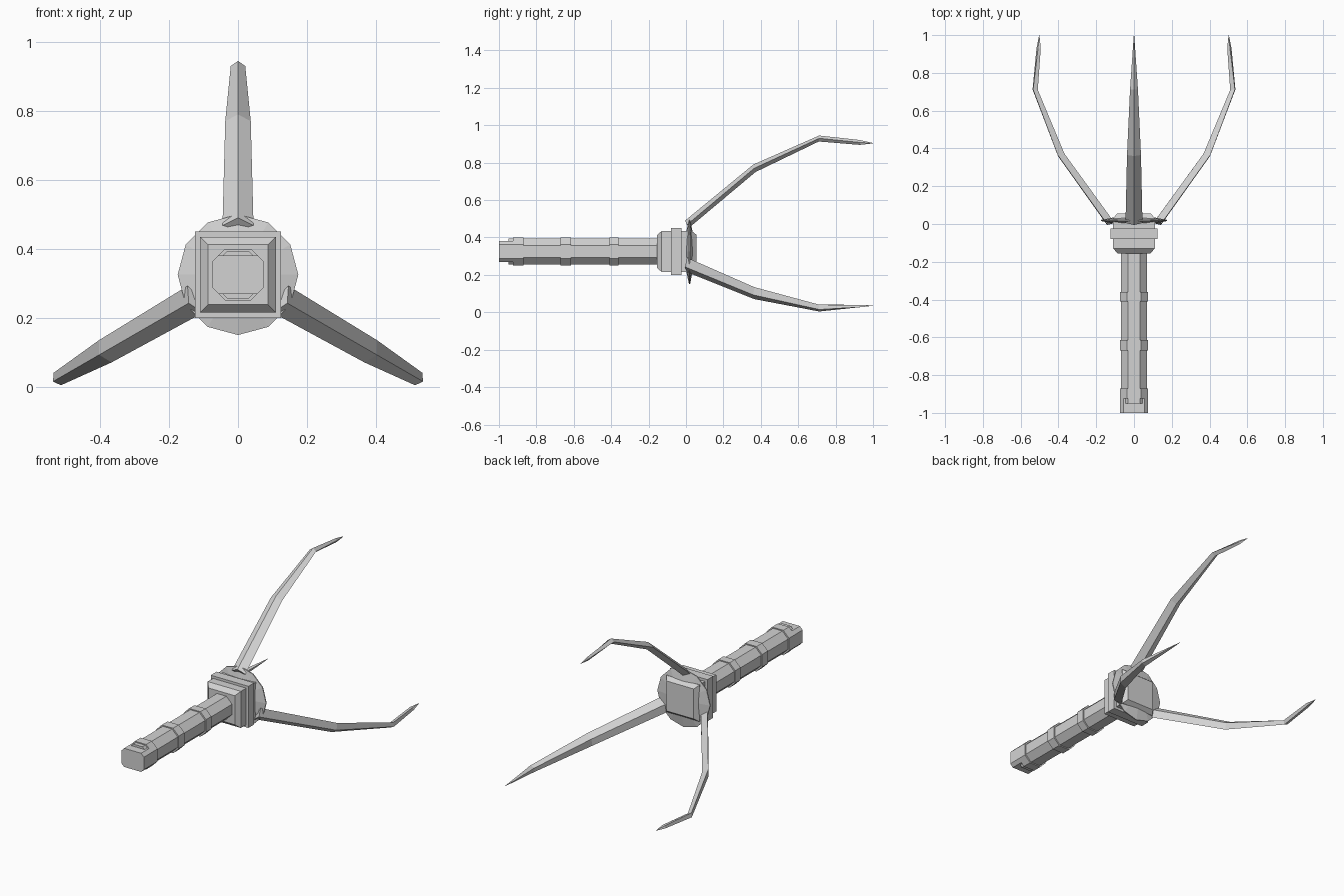
import bpy, bmesh, math
from mathutils import Vector, Matrix

if "Cube" in bpy.data.objects:
    bpy.data.objects.remove(bpy.data.objects["Cube"])

CZ = 0.325  # height of the handle axis

metal = bpy.data.materials.new("grey metal")
metal.diffuse_color = (0.65, 0.65, 0.65, 1)
metal.use_nodes = True
metal.node_tree.nodes["Principled BSDF"].inputs["Base Color"].default_value = metal.diffuse_color


def loft(name, rings, turn=0.0):
    """Skin matching rings of (x, y, z) points around the y axis, cap both ends."""
    bm = bmesh.new()
    rows = [[bm.verts.new(p) for p in ring] for ring in rings]
    n = len(rows[0])
    for a, b in zip(rows, rows[1:]):
        for i in range(n):
            j = (i + 1) % n
            bm.faces.new((a[i], a[j], b[j], b[i]))
    bm.faces.new(rows[0])
    bm.faces.new(rows[-1])
    bmesh.ops.remove_doubles(bm, verts=bm.verts, dist=1e-5)
    bmesh.ops.recalc_face_normals(bm, faces=bm.faces)
    bm.transform(Matrix.Translation((0, 0, CZ)) @ Matrix.Rotation(turn, 4, 'Y'))
    me = bpy.data.meshes.new(name)
    bm.to_mesh(me)
    bm.free()
    me.materials.append(metal)
    ob = bpy.data.objects.new(name, me)
    bpy.context.collection.objects.link(ob)
    return ob


def octagon(y, r, c, zmax=None):
    """Chamfered square of half width r and flat half length c, optionally cut low."""
    h = zmax or r
    k = c + r - h
    return [(x, y, z) for x, z in ((r, -c), (r, c), (k, h), (-k, h),
                                   (-r, c), (-r, -c), (-k, -h), (k, -h))]


def square(y, h):
    return [(h, y, -h), (h, y, h), (-h, y, h), (-h, y, -h)]


def circle(y, r, n=12):
    return [(r * math.cos(i * math.tau / n), y, r * math.sin(i * math.tau / n))
            for i in range(n)]


# Handle: grip, raised bands and flattened end cap
loft("grip", [octagon(-0.95, 0.069, 0.031), octagon(-0.13, 0.069, 0.031)])
for i, (y0, y1) in enumerate(((-0.925, -0.87), (-0.67, -0.615), (-0.41, -0.36))):
    loft(f"grip_band_{i + 1}", [octagon(y0, 0.075, 0.0375), octagon(y1, 0.075, 0.0375)])
loft("end_cap", [octagon(-1.0, 0.075, 0.0375, 0.056), octagon(-0.9, 0.075, 0.0375, 0.056)])

# Head block with bevelled ends and a wider collar
loft("head_block", [square(-0.155, 0.087), square(-0.13, 0.11),
                    square(0.03, 0.11), square(0.055, 0.09)])
loft("head_collar", [square(-0.08, 0.125), square(-0.025, 0.125)])

# Thin lens-shaped disc carrying the prongs
loft("prong_disc", [circle(-0.002, 0.09), circle(0.016, 0.175),
                    circle(0.022, 0.175), circle(0.038, 0.09)])

# Three bent prongs with diamond section: outer, side and inner (y, radius), half width
stations = [
    ((-0.005, 0.165), (0.005, 0.143), (0.02, 0.130), 0.045),
    ((0.36, 0.465), (0.365, 0.445), (0.372, 0.425), 0.037),
    ((0.712, 0.62), (0.712, 0.605), (0.71, 0.588), 0.021),
    ((0.93, 0.596), (0.93, 0.583), (0.93, 0.570), 0.006),
    ((1.0, 0.58), (1.0, 0.579), (1.0, 0.578), 0.001),
]
rings = [[(0, *o), (w, *s), (0, *i), (-w, *s)] for o, s, i, w in stations]
for k, name in enumerate(("top", "right", "left")):
    loft(f"{name}_prong", rings, k * math.tau / 3)
